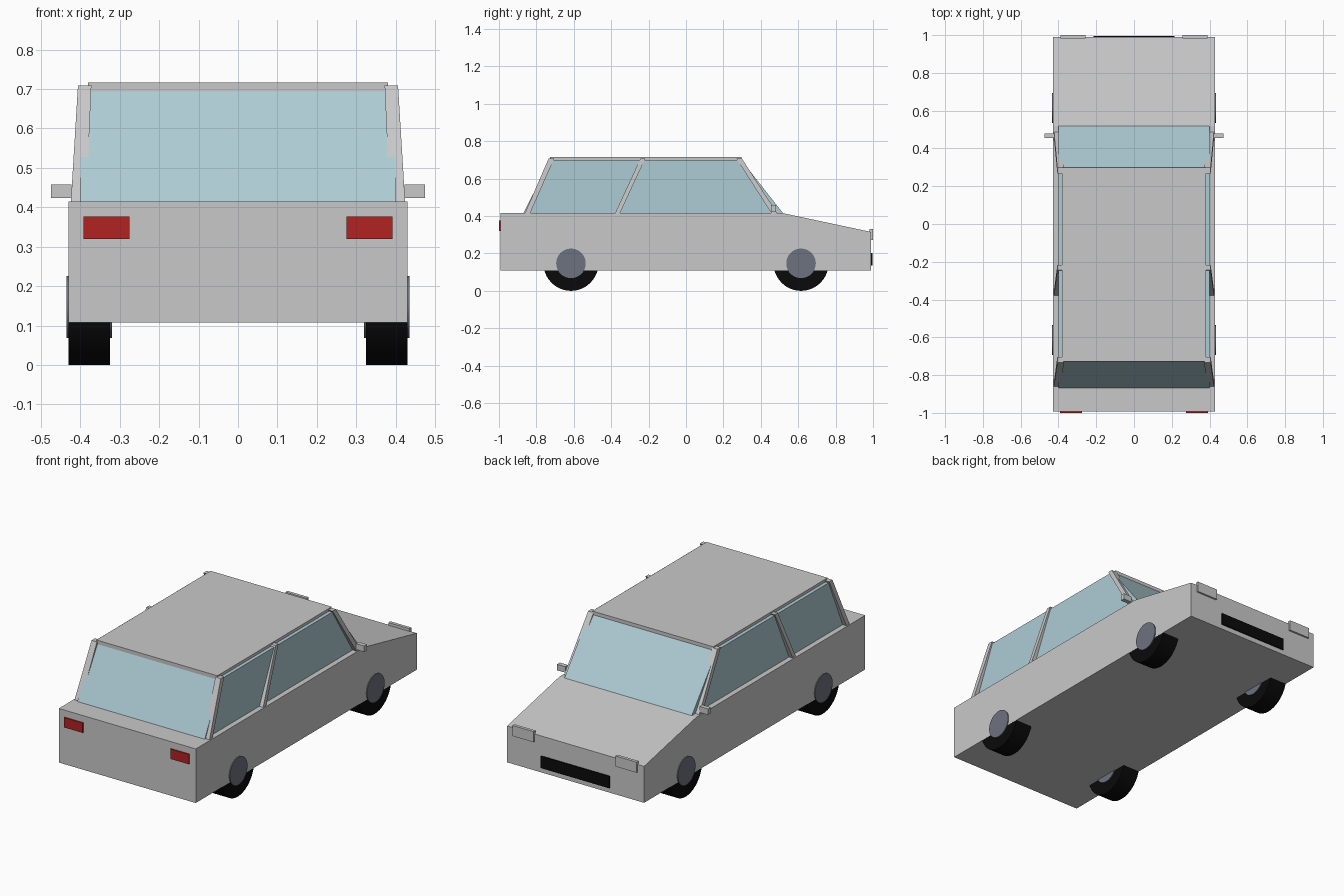
import bpy
import bmesh
from math import pi, radians
from mathutils import Matrix, Vector

if "Cube" in bpy.data.objects:
    bpy.data.objects.remove(bpy.data.objects["Cube"], do_unlink=True)


def material(name, srgb):
    color = [(c / 255 / 12.92 if c < 11 else ((c / 255 + 0.055) / 1.055) ** 2.4) for c in srgb] + [1]
    mat = bpy.data.materials.new(name)
    mat.use_nodes = True
    mat.diffuse_color = color
    mat.node_tree.nodes["Principled BSDF"].inputs["Base Color"].default_value = color
    return mat


SILVER = material("silver paint", (201, 201, 201))
GLASS = material("pale blue glass", (174, 203, 212))
RED = material("red lamp", (178, 34, 34))
BLACK = material("black rubber", (10, 10, 10))
STEEL = material("hub steel", (109, 114, 127))


def finish(name, bm, mat):
    bmesh.ops.recalc_face_normals(bm, faces=bm.faces)
    mesh = bpy.data.meshes.new(name)
    bm.to_mesh(mesh)
    bm.free()
    mesh.materials.append(mat)
    obj = bpy.data.objects.new(name, mesh)
    bpy.context.collection.objects.link(obj)
    return obj


def loft(name, ring_a, ring_b, mat):
    """Closed solid between two matching rings of points."""
    bm = bmesh.new()
    a = [bm.verts.new(p) for p in ring_a]
    b = [bm.verts.new(p) for p in ring_b]
    bm.faces.new(a)
    bm.faces.new(b)
    for i in range(len(a)):
        j = (i + 1) % len(a)
        bm.faces.new((a[i], a[j], b[j], b[i]))
    return finish(name, bm, mat)


def extrude_profile(name, profile, half_width, mat):
    """Side profile of (y, z) points, extruded across x."""
    return loft(name, [(-half_width, y, z) for y, z in profile],
                [(half_width, y, z) for y, z in profile], mat)


def rect(x, y, z):
    return [(x[0], y[0], z), (x[1], y[0], z), (x[1], y[1], z), (x[0], y[1], z)]


def box(name, x, y, z, mat):
    return loft(name, rect(x, y, z[0]), rect(x, y, z[1]), mat)


def cylinder(name, x, y, z, radius, mat):
    bm = bmesh.new()
    place = Matrix.Translation(Vector((sum(x) / 2, y, z))) @ Matrix.Rotation(pi / 2, 4, "Y")
    bmesh.ops.create_cone(bm, cap_ends=True, segments=40, radius1=radius, radius2=radius,
                          depth=abs(x[1] - x[0]), matrix=place)
    obj = finish(name, bm, mat)
    bpy.ops.object.select_all(action="DESELECT")
    obj.select_set(True)
    bpy.context.view_layer.objects.active = obj
    bpy.ops.object.shade_smooth_by_angle(angle=radians(40))
    return obj


# Lower body with sloping hood, glasshouse and roof slab
extrude_profile("body", [(-0.993, 0.108), (0.99, 0.108), (0.99, 0.315),
                         (0.52, 0.415), (-0.993, 0.415)], 0.43, SILVER)
extrude_profile("cabin_glass", [(-0.87, 0.414), (0.52, 0.414),
                                (0.295, 0.7), (-0.725, 0.7)], 0.4, GLASS)
box("roof", (-0.38, 0.38), (-0.728, 0.298), (0.693, 0.716), SILVER)
box("grille", (-0.215, 0.215), (0.98, 0.996), (0.135, 0.203), BLACK)

# Pillars: bottom y range, top y range
PILLARS = {"front": ((0.458, 0.488), (0.268, 0.298)),
           "middle": ((-0.38, -0.354), (-0.243, -0.217)),
           "rear": ((-0.862, -0.834), (-0.734, -0.704))}

for side, s in (("left", 1), ("right", -1)):
    def span(a, b):
        return (s * a, s * b)

    for name, (low, high) in PILLARS.items():
        loft(f"{side}_{name}_pillar", rect(span(0.385, 0.424), low, 0.413),
             rect(span(0.372, 0.406), high, 0.709), SILVER)

    # Lamps and mirrors
    box(f"{side}_headlight", span(0.257, 0.39), (0.982, 1.0), (0.272, 0.332), SILVER)
    box(f"{side}_tail_light", span(0.275, 0.392), (-1.0, -0.985), (0.32, 0.376), RED)
    box(f"{side}_mirror", span(0.422, 0.474), (0.455, 0.48), (0.424, 0.458), SILVER)

    # Wheels with raised hub discs
    for end, y in (("front", 0.615), ("rear", -0.615)):
        cylinder(f"{side}_{end}_tire", span(0.325, 0.4295), y, 0.147, 0.147, BLACK)
        cylinder(f"{side}_{end}_hub", span(0.32, 0.435), y, 0.147, 0.079, STEEL)
